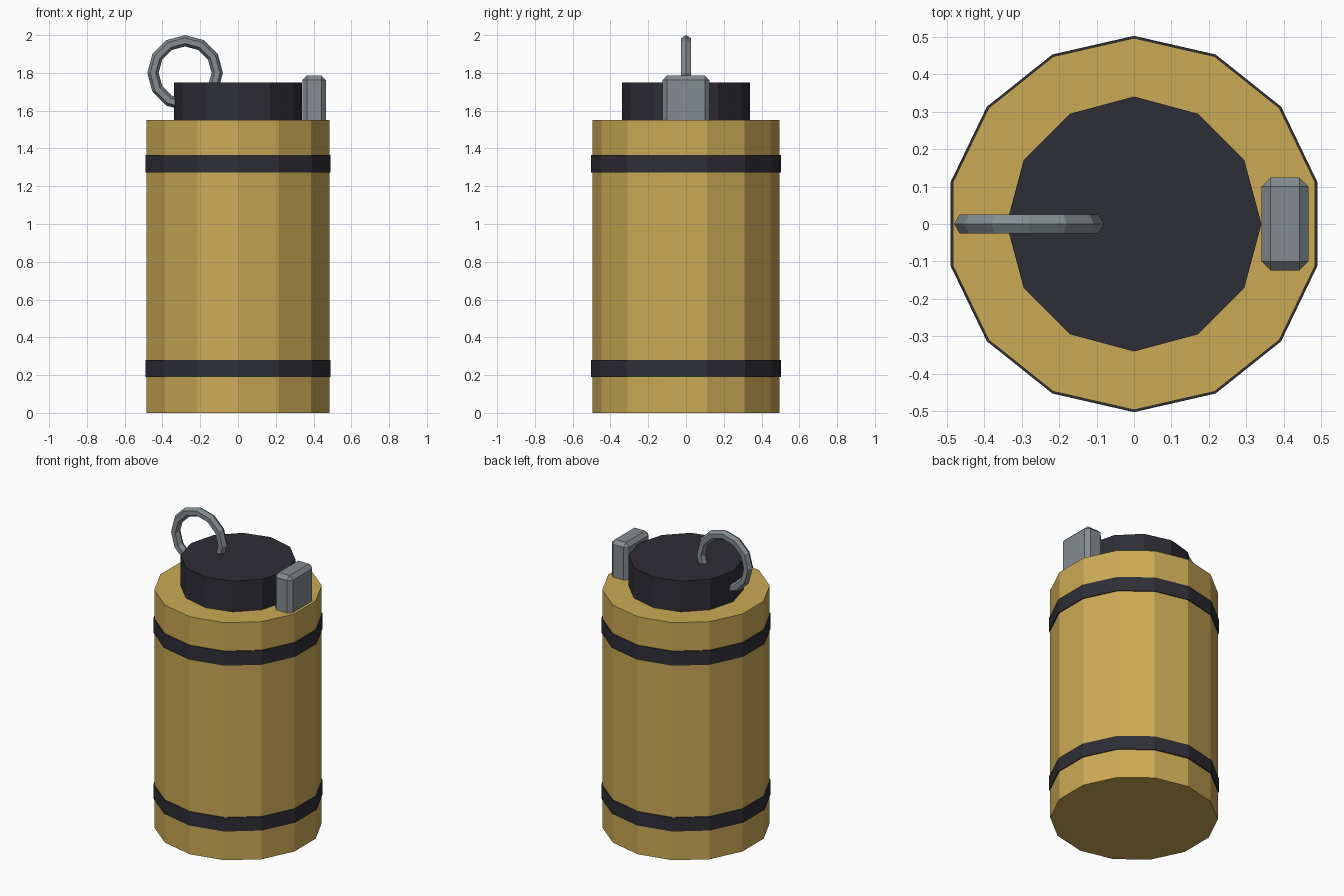
import bpy
from math import pi

if "Cube" in bpy.data.objects:
    bpy.data.objects.remove(bpy.data.objects["Cube"])


def material(name, rgb):
    m = bpy.data.materials.new(name)
    m.diffuse_color = (*rgb, 1)
    m.use_nodes = True
    m.node_tree.nodes["Principled BSDF"].inputs["Base Color"].default_value = m.diffuse_color
    return m


GOLD = material("mustard_yellow", (0.60, 0.40, 0.092))
DARK = material("dark_charcoal", (0.027, 0.027, 0.037))
STEEL = material("grey_steel", (0.23, 0.26, 0.275))


def finish(name, mat):
    ob = bpy.context.object
    ob.name = name
    ob.data.materials.append(mat)
    return ob


def cylinder(name, sides, radius, z0, z1, mat):
    bpy.ops.mesh.primitive_cylinder_add(vertices=sides, radius=radius, depth=z1 - z0,
                                        location=(0, 0, (z0 + z1) / 2))
    return finish(name, mat)


# canister body with two bands and a cap
cylinder("canister_body", 14, 0.496, 0, 1.55, GOLD)
cylinder("lower_band", 14, 0.502, 0.19, 0.28, DARK)
cylinder("upper_band", 14, 0.502, 1.272, 1.365, DARK)
cylinder("cap", 12, 0.34, 1.54, 1.75, DARK)

# chamfered lever block beside the cap, sunk into the body top
bpy.ops.mesh.primitive_cube_add(size=1, location=(0.403, 0, 1.643))
lever = finish("lever_block", STEEL)
lever.scale = (0.125, 0.248, 0.286)
bpy.ops.object.transform_apply(location=False, rotation=False, scale=True)
bevel = lever.modifiers.new("chamfer", "BEVEL")
bevel.width = 0.024
bevel.segments = 1

# upright pull ring passing through the cap
bpy.ops.mesh.primitive_torus_add(major_segments=12, minor_segments=6,
                                 major_radius=0.17, minor_radius=0.03,
                                 location=(-0.28, 0, 1.8), rotation=(pi / 2, 0, 0))
finish("pull_ring", STEEL)
